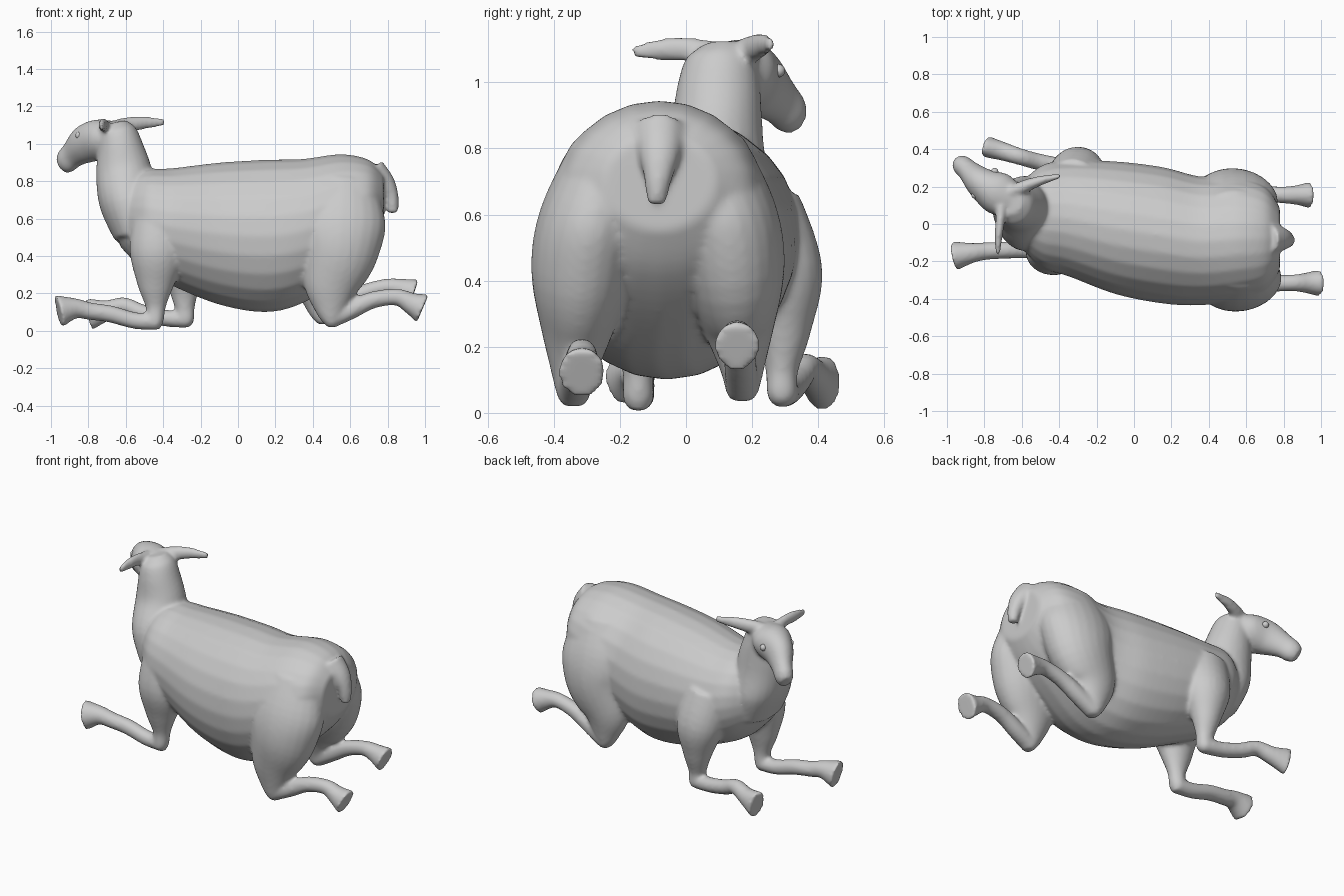
import bpy, bmesh, math
from mathutils import Vector

bm = bmesh.new()
SIDES, STEPS = 24, 5


def spline(rows):
    """Catmull-Rom through rows of (x, y, z, half width, half height)."""
    out = []
    n = len(rows)
    for i in range(n - 1):
        p = [rows[max(0, min(n - 1, i + k))] for k in (-1, 0, 1, 2)]
        for s in range(STEPS):
            t = s / STEPS
            out.append([0.5 * (2 * b + (c - a) * t + (2 * a - 5 * b + 4 * c - d) * t * t
                               + (3 * b - a - 3 * c + d) * t ** 3) for a, b, c, d in zip(*p)])
    return out + [list(rows[-1])]


def loft(rows, side=(0, 1, 0), along=None):
    """Closed tube of elliptical rings; 'side' is the width direction."""
    pts = spline(rows)
    rings = []
    for i, p in enumerate(pts):
        a, b = pts[max(0, i - 1)], pts[min(len(pts) - 1, i + 1)]
        t = Vector(along) if along else (Vector(b[:3]) - Vector(a[:3])).normalized()
        s = Vector(side)
        s = (s - t * s.dot(t)).normalized()
        u = t.cross(s)
        rings.append([bm.verts.new(Vector(p[:3]) + s * p[3] * math.cos(w) + u * p[4] * math.sin(w))
                      for w in (2 * math.pi * k / SIDES for k in range(SIDES))])
    for r, q in zip(rings, rings[1:]):
        for k in range(SIDES):
            j = (k + 1) % SIDES
            bm.faces.new((r[k], r[j], q[j], q[k]))
    bm.faces.new(rings[0][::-1])
    bm.faces.new(rings[-1])


# torso: x, centre y, half width, bottom z, top z
torso = [(-.63, .05, .14, .45, .78), (-.5, .04, .27, .32, .86), (-.35, .03, .31, .24, .87),
         (-.1, -.02, .355, .14, .9), (.15, -.06, .365, .1, .915), (.35, -.09, .345, .15, .92),
         (.55, -.08, .33, .28, .945), (.7, -.08, .28, .42, .915), (.78, -.08, .17, .55, .84)]
loft([(x, y, (lo + hi) / 2, w, (hi - lo) / 2) for x, y, w, lo, hi in torso], along=(1, 0, 0))

# neck and head
loft([(-.56, .04, .5, .18, .1), (-.59, .06, .68, .2, .15), (-.61, .09, .85, .145, .15),
      (-.63, .1, .99, .125, .12), (-.65, .11, 1.07, .105, .1), (-.66, .11, 1.115, .06, .06)])
loft([(-.63, .12, 1.06, .08, .06), (-.72, .16, 1.03, .115, .105), (-.81, .215, 1.0, .088, .105),
      (-.88, .28, .945, .06, .075), (-.92, .315, .905, .054, .066), (-.945, .335, .885, .035, .045)],
     side=(.55, .84, 0))

# ears
loft([(-.68, .16, 1.09, .03, .03), (-.6, .195, 1.1, .035, .042), (-.5, .232, 1.113, .026, .034),
      (-.39, .257, 1.115, .011, .02)])
loft([(-.71, .12, 1.09, .03, .03), (-.715, .02, 1.1, .025, .035), (-.725, -.07, 1.1, .022, .034),
      (-.727, -.165, 1.09, .01, .02)], side=(1, 0, 0))

# tail
loft([(.72, -.08, .86, .08, .07), (.785, -.08, .79, .065, .055), (.82, -.085, .71, .043, .04),
      (.828, -.09, .63, .028, .028)])

# thighs, the far one mirrored about the pelvis
thigh = [(.56, -.22, .78, .13, .18), (.55, -.285, .58, .16, .24), (.54, -.315, .42, .155, .21),
         (.50, -.33, .25, .11, .155), (.495, -.34, .12, .068, .09), (.5, -.34, .045, .048, .045),
         (.5, -.34, .02, .03, .025)]
loft(thigh)
loft([(x - .02 - .03 * (z < .3), -.17 - y, z + .015, a, b) for x, y, z, a, b in thigh])

# hind shanks and hooves
loft([(.5, -.34, .06, .05, .045), (.6, -.33, .11, .05, .05), (.72, -.32, .165, .046, .046),
      (.85, -.315, .18, .045, .045), (.93, -.315, .145, .057, .06), (.988, -.315, .12, .073, .085)])
loft([(.45, .17, .07, .05, .045), (.56, .165, .14, .05, .05), (.68, .16, .205, .046, .046),
      (.8, .155, .235, .045, .045), (.88, .155, .22, .055, .06), (.94, .155, .2, .072, .08)])

# upper forelegs
loft([(-.42, -.12, .62, .12, .14), (-.43, -.15, .42, .125, .15), (-.44, -.15, .25, .08, .1),
      (-.44, -.145, .13, .048, .055), (-.445, -.145, .05, .047, .047), (-.445, -.145, .01, .03, .03)])
loft([(-.33, .22, .62, .13, .15), (-.3, .28, .42, .135, .145), (-.29, .295, .25, .085, .09),
      (-.285, .29, .13, .05, .055), (-.28, .29, .06, .047, .047), (-.28, .29, .025, .03, .03)])

# fore shanks and hooves
loft([(-.43, -.145, .05, .047, .045), (-.55, -.14, .055, .045, .045), (-.68, -.14, .09, .046, .046),
      (-.79, -.145, .105, .047, .047), (-.87, -.155, .12, .055, .055), (-.96, -.17, .105, .08, .09)])
loft([(-.27, .29, .06, .047, .045), (-.4, .31, .07, .045, .045), (-.52, .335, .1, .045, .045),
      (-.61, .36, .135, .045, .045), (-.7, .388, .11, .05, .055), (-.795, .415, .09, .058, .088)])

# fuse every tube into one soft skin
mesh = bpy.data.meshes.new("animal_body")
bm.to_mesh(mesh)
bm.free()
body = bpy.data.objects.new("animal_body", mesh)
bpy.context.collection.objects.link(body)
fuse = body.modifiers.new("fuse", 'REMESH')
fuse.mode = 'VOXEL'
fuse.voxel_size = .011
fuse.use_smooth_shade = True
soft = body.modifiers.new("soften", 'SMOOTH')
soft.factor = .5
soft.iterations = 10

# eyes
for name, pos in (("near_eye", (-.85, .155, 1.045)), ("far_eye", (-.745, .28, 1.035))):
    bpy.ops.mesh.primitive_uv_sphere_add(segments=16, ring_count=10, radius=.02, location=pos)
    bpy.context.object.name = name
    bpy.ops.object.shade_smooth()
